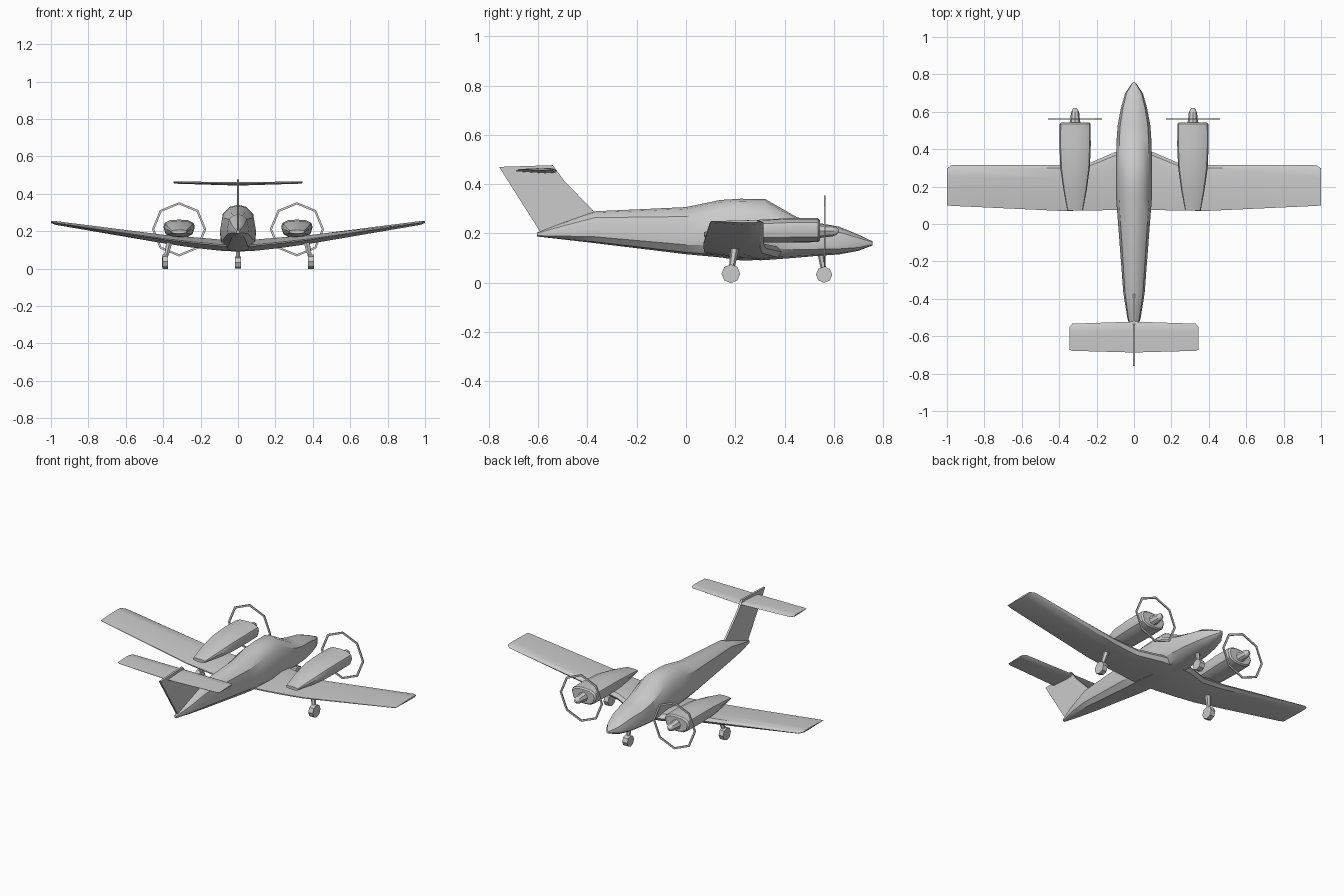
import bpy, bmesh, math
from mathutils import Vector

if "Cube" in bpy.data.objects:
    bpy.data.objects.remove(bpy.data.objects["Cube"])


def make_object(name, bm):
    bmesh.ops.recalc_face_normals(bm, faces=bm.faces)
    me = bpy.data.meshes.new(name)
    bm.to_mesh(me)
    bm.free()
    ob = bpy.data.objects.new(name, me)
    bpy.context.collection.objects.link(ob)
    return ob


def loft(name, rings):
    """Skin closed rings of equal length and cap both ends."""
    bm = bmesh.new()
    vs = [[bm.verts.new(p) for p in r] for r in rings]
    n = len(vs[0])
    for a, b in zip(vs, vs[1:]):
        for i in range(n):
            j = (i + 1) % n
            bm.faces.new((a[i], a[j], b[j], b[i]))
    bm.faces.new(vs[0])
    bm.faces.new(vs[-1])
    return make_object(name, bm)


def body_rings(half, stations, cx=0):
    """Half outline (width, height) mirrored, scaled per (y, halfwidth, bottom, top)."""
    outline = half + [(-w, h) for w, h in half[-2:0:-1]]
    return [[(cx + w * hw, y, lo + h * (hi - lo)) for w, h in outline]
            for y, hw, lo, hi in stations]


def wing_rings(stations):
    """Airfoil rings from tip to tip, stations (x, trailing y, leading y, z, thickness)."""
    foil = [(1, 0), (.94, .36), (.7, .5), (0, .06), (0, -.06), (.7, -.5), (.94, -.36)]
    full = [(-s[0],) + s[1:] for s in stations[:0:-1]] + stations
    return [[(x, y0 + u * (y1 - y0), z + v * t) for u, v in foil]
            for x, y0, y1, z, t in full]


def rod(name, a, b, r1, r2, sides=8):
    a, b = Vector(a), Vector(b)
    bm = bmesh.new()
    bmesh.ops.create_cone(bm, cap_ends=True, segments=sides, radius1=r1, radius2=r2,
                          depth=(b - a).length)
    turn = (b - a).to_track_quat('Z', 'Y').to_matrix()
    for v in bm.verts:
        v.co = turn @ v.co + (a + b) / 2
    return make_object(name, bm)


# Fuselage
body = [(0, 1), (.45, .96), (.84, .8), (1, .42), (.94, .2), (.6, .04), (0, 0)]
loft("fuselage", body_rings(body, [
    (.757, .008, .152, .168), (.70, .047, .13, .195), (.62, .07, .115, .228),
    (.53, .087, .109, .244), (.45, .093, .102, .266), (.32, .097, .092, .34),
    (.22, .097, .091, .341), (.14, .096, .103, .336), (0, .085, .116, .307),
    (-.37, .057, .161, .29), (-.50, .036, .176, .244), (-.605, .008, .188, .204)]))

# Main wing and tailplane
loft("main_wing", wing_rings([
    (0, .075, .40, .122, .062), (.10, .075, .385, .126, .06), (.24, .072, .325, .14, .056),
    (.39, .07, .315, .157, .046), (.975, .097, .315, .244, .02), (1, .1, .297, .249, .01)]))
loft("tailplane", wing_rings([
    (0, -.687, -.522, .453, .018), (.33, -.678, -.533, .46, .012),
    (.345, -.672, -.55, .461, .008)]))

# Tail fin
fin = [(-.36, .27), (-.375, .291), (-.495, .415), (-.54, .477), (-.758, .47),
       (-.592, .208), (-.58, .195)]
loft("tail_fin", [[(x, y, z) for y, z in fin] for x in (-.006, .006)])

# Engines and landing gear on both sides
pod = [(0, 1), (.55, .97), (.92, .82), (1, .6), (.86, .22), (.5, .04), (0, 0)]
for s, side in ((-1, "left"), (1, "right")):
    cx = .315 * s
    loft(side + "_nacelle", body_rings(pod, [
        (.543, .074, .172, .254), (.535, .083, .165, .262), (.42, .084, .163, .262),
        (.30, .079, .163, .256), (.18, .062, .172, .233), (.073, .042, .187, .206)], cx))
    loft(side + "_spinner", [
        [(cx + r * math.cos(k * math.tau / 8), y, .21 + r * math.sin(k * math.tau / 8))
         for k in range(8)]
        for y, r in ((.53, .032), (.555, .026), (.595, .022), (.61, .016), (.62, .006))])
    # Propeller sweep ring
    bm = bmesh.new()
    loops = []
    for k in range(8):
        c, d = math.cos(k * math.tau / 8), math.sin(k * math.tau / 8)
        loops.append([bm.verts.new((cx + r * c, y, .21 + r * d))
                      for r, y in ((.145, .559), (.145, .565), (.133, .565), (.133, .559))])
    for k in range(8):
        a, b = loops[k], loops[(k + 1) % 8]
        for i in range(4):
            j = (i + 1) % 4
            bm.faces.new((a[i], a[j], b[j], b[i]))
    make_object(side + "_propeller_ring", bm)
    rod(side + "_main_wheel", (.375 * s, .182, .037), (.405 * s, .182, .037), .038, .038)
    rod(side + "_main_strut", (.39 * s, .182, .04), (.365 * s, .20, .15), .01, .018, 6)

# Nose gear
rod("nose_wheel", (-.017, .56, .033), (.017, .56, .033), .033, .033)
rod("nose_strut", (0, .56, .04), (0, .545, .13), .01, .014, 6)

# Soft shading with hard edges kept
bpy.ops.object.select_all(action='SELECT')
bpy.context.view_layer.objects.active = bpy.data.objects["fuselage"]
bpy.ops.object.shade_smooth_by_angle(angle=math.radians(35))
